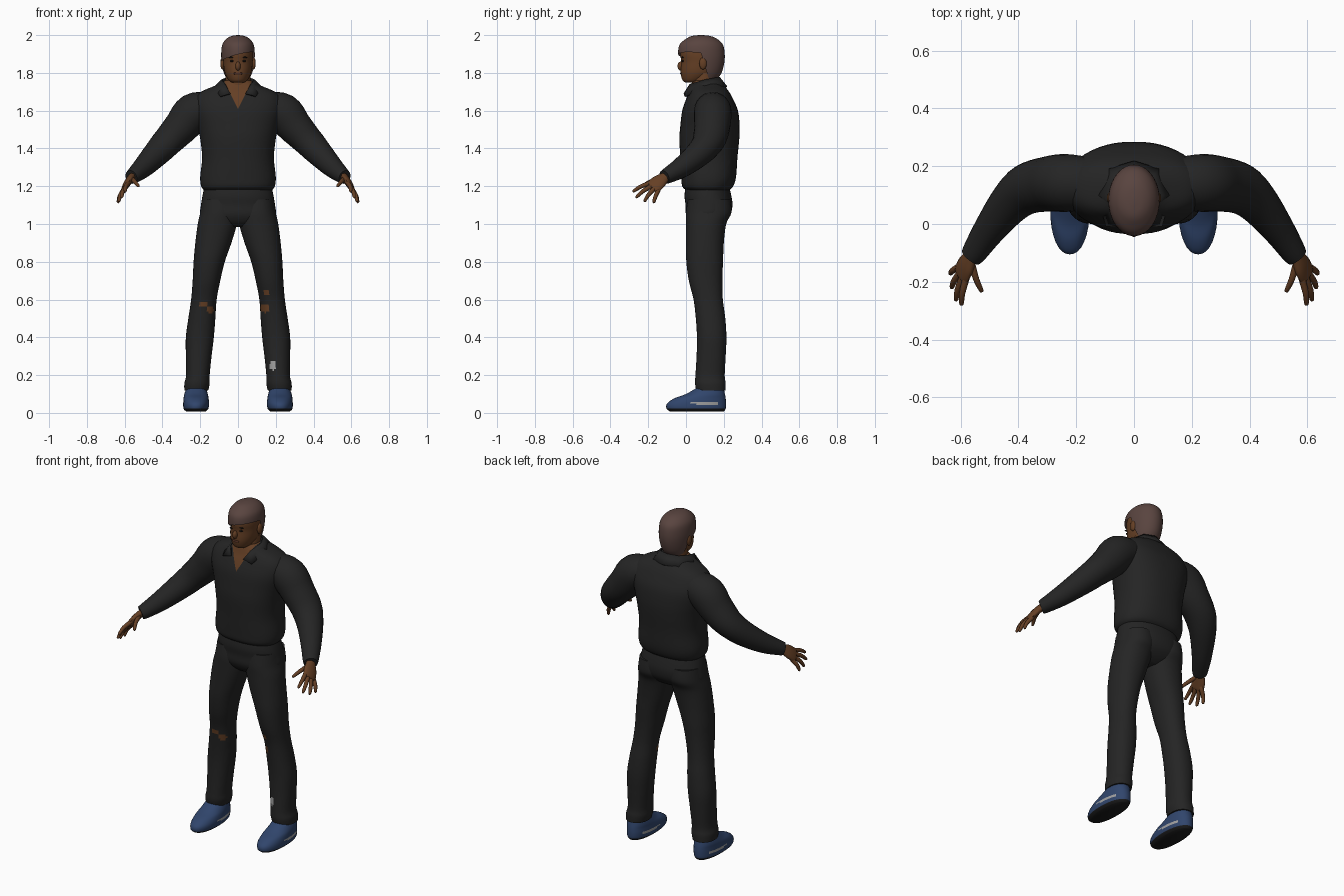
import bpy, bmesh
from math import cos, sin, pi, radians
from mathutils import Vector

if "Cube" in bpy.data.objects:
    bpy.data.objects.remove(bpy.data.objects["Cube"])


def material(name, r, g, b):
    m = bpy.data.materials.new(name)
    m.use_nodes = True
    m.diffuse_color = (r, g, b, 1)
    node = m.node_tree.nodes["Principled BSDF"]
    node.inputs["Base Color"].default_value = (r, g, b, 1)
    node.inputs["Roughness"].default_value = 0.8
    return m


CLOTH = material("charcoal cloth", .018, .018, .018)
SKIN = material("brown skin", .13, .05, .018)
HAIR = material("grey brown hair", .1, .058, .05)
SHOE = material("blue canvas", .03, .06, .15)
SOLE = material("black sole", .01, .01, .01)
WORN = material("pale grey", .35, .35, .35)
LIPS = material("dark lips", .08, .028, .016)
EYES = material("eye black", .012, .009, .007)
parts = []


def finish(name, bm, mats):
    bmesh.ops.recalc_face_normals(bm, faces=bm.faces)
    me = bpy.data.meshes.new(name)
    bm.to_mesh(me)
    bm.free()
    for m in mats:
        me.materials.append(m)
    ob = bpy.data.objects.new(name, me)
    bpy.context.collection.objects.link(ob)
    parts.append(ob)
    return ob


def smooth_rows(rows, k):
    # Catmull-Rom interpolation between the given rows
    out = []
    for i in range(len(rows) - 1):
        a, b, c, d = rows[max(i - 1, 0)], rows[i], rows[i + 1], rows[min(i + 2, len(rows) - 1)]
        for j in range(k):
            t = j / k
            out.append([q + t / 2 * (r - p + t * (2*p - 5*q + 4*r - s + t * (3*q - p - 3*r + s)))
                        for p, q, r, s in zip(a, b, c, d)])
    return out + [list(rows[-1])]


def skin(name, rings, mats, cuts=(), rule=None):
    # join rings, slice by planes, then colour (or drop, if None) faces by rule
    bm = bmesh.new()
    loops = [[bm.verts.new(p) for p in ring] for ring in rings]
    n = len(loops[0])
    for lo, hi in zip(loops, loops[1:]):
        for i in range(n):
            j = (i + 1) % n
            bm.faces.new((lo[i], lo[j], hi[j], hi[i]))
    bm.faces.new(loops[0])
    bm.faces.new(loops[-1])
    for co, no in cuts:
        bmesh.ops.bisect_plane(bm, geom=bm.verts[:] + bm.edges[:] + bm.faces[:],
                               plane_co=co, plane_no=no)
    if rule:
        drop = []
        for f in bm.faces:
            idx = rule(f.calc_center_median())
            if idx is None:
                drop.append(f)
            else:
                f.material_index = idx
        bmesh.ops.delete(bm, geom=drop, context="FACES")
    return finish(name, bm, mats)


def power(v, e):
    return abs(v) ** e * (1 if v >= 0 else -1)


def stack(name, rows, mats, s=1, n=32, k=4, e=1.0, **kw):
    # horizontal rings: z, x from, x to, y front, y back
    rings = []
    for z, x0, x1, y0, y1 in smooth_rows(rows, k):
        rings.append([(s * ((x0 + x1) / 2 + (x1 - x0) / 2 * power(cos(a), e)),
                       (y0 + y1) / 2 + (y1 - y0) / 2 * power(sin(a), e), z)
                      for a in (2 * pi * i / n for i in range(n))])
    return skin(name, rings, mats, **kw)


def centred(rows):
    return [(z, -w, w, y0, y1) for z, w, y0, y1 in rows]


def tube(name, rows, mat, s=1, ref=(0, 0, 1), n=16, k=4):
    # rings across a path: x, y, z, radius along ref, other radius
    rows = smooth_rows(rows, k)
    pts = [Vector(r[:3]) for r in rows]
    rings = []
    for i, r in enumerate(rows):
        t = (pts[min(i + 1, len(pts) - 1)] - pts[max(i - 1, 0)]).normalized()
        u = Vector(ref)
        u = (u - t * u.dot(t)).normalized()
        v = t.cross(u)
        ring = [pts[i] + u * r[3] * cos(2*pi*j/n) + v * r[4] * sin(2*pi*j/n) for j in range(n)]
        rings.append([(s * p.x, p.y, p.z) for p in ring])
    return skin(name, rings, [mat])


def blob(name, centre, radii, mat):
    bm = bmesh.new()
    bmesh.ops.create_uvsphere(bm, u_segments=16, v_segments=10, radius=1)
    bmesh.ops.scale(bm, vec=radii, verts=bm.verts)
    bmesh.ops.translate(bm, vec=centre, verts=bm.verts)
    return finish(name, bm, [mat])


# shirt body with an open V neck
stack("shirt", centred([
    (1.18, .18, 0, .23), (1.20, .195, -.02, .25), (1.25, .2, -.025, .265),
    (1.35, .19, -.03, .272), (1.45, .2, -.035, .282), (1.52, .215, -.03, .284),
    (1.60, .235, -.02, .275), (1.66, .23, 0, .25), (1.70, .195, .018, .228),
    (1.735, .115, .03, .20), (1.76, .07, .04, .17)]),
    [CLOTH, SKIN], n=48, e=.85,
    cuts=[((0, 0, 1.61), (s, 0, -.5)) for s in (1, -1)],
    rule=lambda c: int(c.y < .1 and abs(c.x) < .5 * (c.z - 1.61)))

# folded collar, one half mirrored
bm = bmesh.new()
upper = [(0, .175, 1.775), (.06, .155, 1.772), (.085, .1, 1.762), (.066, .022, 1.738)]
lower = [(0, .215, 1.725), (.085, .19, 1.722), (.125, .1, 1.722), (.095, -.005, 1.675)]
up = [bm.verts.new(p) for p in upper]
lo = [bm.verts.new(p) for p in lower]
tip = bm.verts.new((.04, -.008, 1.69))
for i in range(3):
    bm.faces.new((up[i], up[i + 1], lo[i + 1], lo[i]))
bm.faces.new((up[3], tip, lo[3]))
collar = finish("collar", bm, [CLOTH])
collar.modifiers.new("mirror", "MIRROR").use_clip = True
thick = collar.modifiers.new("thickness", "SOLIDIFY")
thick.thickness, thick.offset = .01, 0

# trouser seat
stack("trouser_seat", centred([
    (1.21, .175, 0, .225), (1.15, .188, -.008, .24), (1.10, .196, -.002, .246),
    (1.05, .2, 0, .235), (1.01, .17, .02, .2), (.985, .1, .05, .16)]),
    [CLOTH], n=40, e=.9)

# worn patches: x, z, half width, half height, material slot
PATCHES = [(-.18, .575, .022, .017, 1), (-.145, .545, .018, .02, 1), (.142, .555, .026, .024, 1),
           (.152, .638, .015, .018, 1), (.185, .25, .017, .024, 2)]


def patch_rule(c):
    for x, z, w, h, slot in PATCHES:
        if c.y < .11 and ((c.x - x) / w) ** 2 + ((c.z - z) / h) ** 2 < 1:
            return slot
    return 0


def shoe_rule(c):
    if c.z < .02:
        return 1
    return 2 if .045 < c.z < .056 and .04 < c.y < .17 else 0


for side, s in (("left", 1), ("right", -1)):
    # trouser leg
    stack(side + "_trouser_leg", [
        (1.13, .01, .19, .01, .235), (1.06, .002, .2, 0, .24), (1.0, .006, .213, 0, .213),
        (.9, .035, .226, 0, .2), (.8, .07, .235, .002, .196), (.7, .094, .24, .015, .192),
        (.6, .113, .248, .04, .195), (.5, .12, .263, .052, .208), (.4, .128, .276, .058, .214),
        (.3, .14, .276, .056, .21), (.2, .15, .275, .05, .205), (.155, .15, .284, .048, .21),
        (.118, .158, .284, .055, .21)],
        [CLOTH, SKIN, WORN], s, n=44, k=8, e=.92, rule=patch_rule)

    # shoe
    stack(side + "_shoe", [
        (.008, .17, .275, -.085, .2), (.022, .157, .288, -.103, .21), (.05, .153, .29, -.1, .212),
        (.078, .156, .288, -.06, .21), (.1, .16, .284, 0, .206), (.135, .17, .272, .06, .198)],
        [SHOE, SOLE, WORN], s, e=.92, rule=shoe_rule)

    # sleeve
    tube(side + "_sleeve", [
        (.15, .14, 1.615, .085, .09), (.235, .142, 1.59, .103, .1), (.3, .138, 1.515, .094, .095),
        (.37, .12, 1.44, .08, .088), (.43, .07, 1.375, .07, .073), (.5, -.02, 1.302, .056, .056),
        (.55, -.095, 1.258, .042, .044), (.565, -.115, 1.248, .037, .038)], CLOTH, s, n=24)

    # hand: palm, four fingers and thumb
    spread = (.035, .05, -.05)
    tube(side + "_palm", [
        (.55, -.09, 1.26, .026, .02), (.565, -.115, 1.245, .03, .02),
        (.582, -.145, 1.222, .042, .019), (.597, -.175, 1.196, .042, .015),
        (.6, -.182, 1.19, .034, .008)], SKIN, s, spread)
    digits = {"index": ((.58, -.185, 1.218), (.598, -.282, 1.172)),
              "middle": ((.592, -.18, 1.202), (.617, -.266, 1.14)),
              "ring": ((.602, -.168, 1.188), (.632, -.222, 1.118)),
              "little": ((.606, -.148, 1.176), (.637, -.172, 1.112)),
              "thumb": ((.562, -.135, 1.24), (.526, -.236, 1.2))}
    for digit, (a, b) in digits.items():
        a, b = Vector(a), Vector(b)
        back = a - (b - a) * .25
        mid = a.lerp(b, .55) + Vector((.004, 0, .006))
        near = a.lerp(b, .93)
        tube(f"{side}_{digit}_digit", [(*back, .012, .012), (*a, .0125, .0125),
             (*mid, .011, .011), (*near, .008, .008), (*b, .002, .002)], SKIN, s, n=10, k=3)

    # ear, eye and brow
    blob(side + "_ear", (s * .082, .09, 1.85), (.012, .02, .032), SKIN)
    blob(side + "_eye", (s * .032, -.017, 1.863), (.012, .005, .005), EYES)
    blob(side + "_brow", (s * .033, -.018, 1.882), (.018, .005, .004), EYES)

# neck and head
stack("neck", centred([(1.62, .06, .06, .18), (1.72, .068, .03, .165), (1.80, .066, .04, .16)]), [SKIN])
stack("head", centred([
    (1.748, .03, -.002, .06), (1.76, .048, -.018, .1), (1.79, .066, -.027, .15),
    (1.82, .074, -.028, .17), (1.86, .078, -.025, .185), (1.90, .08, -.03, .19),
    (1.94, .074, -.018, .182), (1.98, .045, .02, .14)]), [SKIN])
blob("nose", (0, -.028, 1.836), (.014, .017, .024), SKIN)
blob("mouth", (0, -.025, 1.797), (.025, .006, .007), LIPS)

# hair cap, trimmed to a slanted fringe and open in front of the ears
fringe = (Vector((0, 0, 1.893)), Vector((-.25, .12, 1)))
temple = (Vector((0, .105, 1.82)), Vector((0, 1, .3)))
stack("hair", centred([
    (1.765, .06, .05, .165), (1.80, .078, -.02, .188), (1.85, .086, -.035, .202),
    (1.90, .089, -.042, .205), (1.95, .083, -.034, .195), (1.98, .062, 0, .165),
    (1.995, .035, .03, .13), (2.0, .005, .07, .09)]), [HAIR], n=40,
    cuts=[fringe, temple],
    rule=lambda c: 0 if any((c - co).dot(no) > 0 for co, no in (fringe, temple)) else None)

# smooth shading with sharp edges kept
bpy.ops.object.select_all(action="DESELECT")
for ob in parts:
    ob.select_set(True)
bpy.context.view_layer.objects.active = parts[0]
bpy.ops.object.shade_smooth_by_angle(angle=radians(50))
